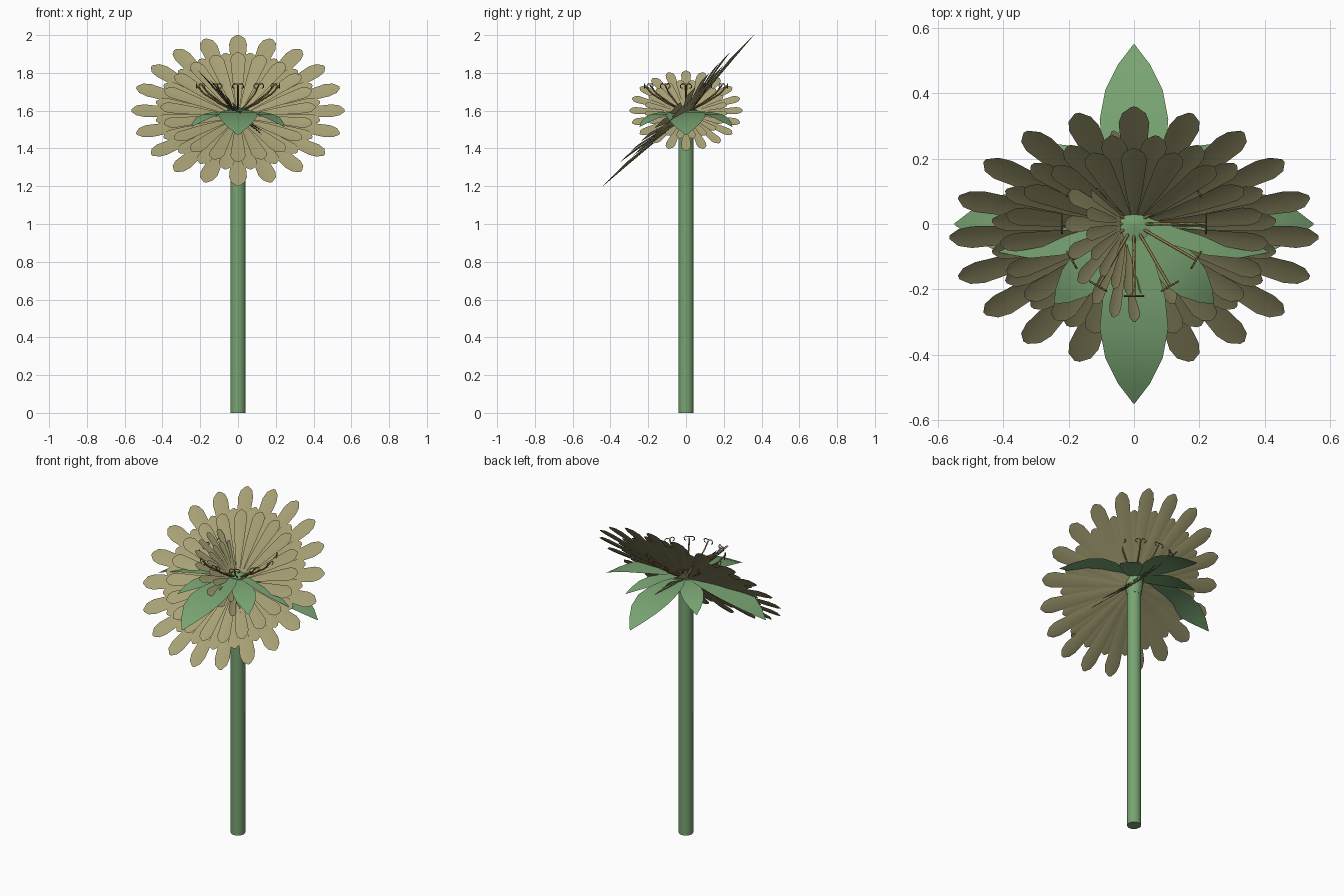
import bpy, bmesh
from math import sin, cos, pi, radians
from mathutils import Matrix, Vector

cube = bpy.data.objects.get("Cube")
if cube:
    bpy.data.objects.remove(cube)


def material(name, rgb):
    m = bpy.data.materials.new(name)
    m.use_nodes = True
    m.diffuse_color = (*rgb, 1)
    m.node_tree.nodes["Principled BSDF"].inputs["Base Color"].default_value = (*rgb, 1)
    return m


PETAL = material("petal_olive", (0.39, 0.36, 0.18))
GREEN = material("leaf_green", (0.19, 0.37, 0.17))
STAMEN = material("stamen_brown", (0.27, 0.18, 0.06))


def finish(name, bm, mat):
    mesh = bpy.data.meshes.new(name)
    bm.to_mesh(mesh)
    bm.free()
    for p in mesh.polygons:
        p.use_smooth = True
    mesh.materials.append(mat)
    ob = bpy.data.objects.new(name, mesh)
    bpy.context.collection.objects.link(ob)
    return ob


def add_blade(bm, rows, cup, matrix):
    """Blade along +Y from rows of (distance, half width, height)."""
    previous = None
    for dist, half, z in rows:
        row = [bm.verts.new(matrix @ Vector((s * half, dist, z + abs(s) * half * cup)))
               for s in (-1, 0, 1)]
        if previous:
            for i in (0, 1):
                bm.faces.new((previous[i], previous[i + 1], row[i + 1], row[i]))
        previous = row


# Spoon-shaped petal: fraction of length, half width
PETAL_ROWS = [(0.0, 0.008), (0.25, 0.022), (0.5, 0.034), (0.75, 0.043),
              (0.87, 0.047), (0.95, 0.036), (1.0, 0.008)]


def petal_ring(name, count, length, width, base, tip, place, phase=0.0):
    """Shallow cone of petals whose height runs from base to tip."""
    bm = bmesh.new()
    hole = 0.04
    rows = [(hole + d * (length - hole), w * width, base + (tip - base) * d ** 0.8)
            for d, w in PETAL_ROWS]
    for i in range(count):
        turn = Matrix.Rotation(2 * pi * (i + phase) / count, 4, 'Z')
        add_blade(bm, rows, 0.12, place @ turn)
    return finish(name, bm, PETAL)


# Large head tilted to the front
big = Matrix.Translation((0, -0.04, 1.6)) @ Matrix.Rotation(radians(45), 4, 'X')
petal_ring("outer_petals", 20, 0.565, 1.0, -0.05, 0.0, big)
petal_ring("filler_petals", 20, 0.44, 0.85, -0.05, -0.005, big, 0.5)
petal_ring("middle_petals", 20, 0.41, 0.85, -0.045, 0.025, big)

# Small head tilted to the side
small = Matrix.Translation((0, 0, 1.6)) @ Matrix.Rotation(radians(45), 4, 'Y')
petal_ring("inner_petals", 20, 0.30, 0.55, -0.02, 0.0, small)
petal_ring("heart_petals", 20, 0.22, 0.45, -0.02, 0.01, small, 0.5)

# Drooping leaves under the flower, long ones on the axes, short ones between
LEAF_ROWS = [(0.02, 0.02, 0.012), (0.12, 0.065, 0.01), (0.22, 0.095, 0.002),
             (0.32, 0.105, -0.014), (0.41, 0.088, -0.043), (0.49, 0.048, -0.082),
             (0.55, 0.002, -0.12)]


def leaf_ring(name, scale, start):
    bm = bmesh.new()
    for i in range(4):
        place = (Matrix.Translation((0, 0, 1.59))
                 @ Matrix.Rotation(start + i * pi / 2, 4, 'Z') @ Matrix.Scale(scale, 4))
        add_blade(bm, LEAF_ROWS, 0.0, place)
    return finish(name, bm, GREEN)


leaf_ring("long_leaves", 1.0, 0)
leaf_ring("short_leaves", 0.63, pi / 4)


# Stem and receptacle as lathed rings
def lathe(name, profile, sides, mat):
    bm = bmesh.new()
    rings = [[bm.verts.new((r * cos(2 * pi * i / sides), r * sin(2 * pi * i / sides), z))
              for i in range(sides)] for r, z in profile]
    for a, b in zip(rings, rings[1:]):
        for i in range(sides):
            j = (i + 1) % sides
            bm.faces.new((a[i], a[j], b[j], b[i]))
    bm.faces.new(rings[0][::-1])
    bm.faces.new(rings[-1])
    ob = finish(name, bm, mat)
    bpy.context.view_layer.objects.active = ob
    ob.select_set(True)
    bpy.ops.object.shade_smooth_by_angle(angle=radians(50))
    ob.select_set(False)


lathe("stem", [(0.041, 0), (0.041, 0.75), (0.041, 1.5), (0.041, 1.57)], 10, GREEN)
lathe("receptacle", [(0.041, 1.5), (0.052, 1.56), (0.055, 1.605), (0.004, 1.62)], 12, GREEN)

# Stamens: slender filaments with curled crossbars
curve = bpy.data.curves.new("stamens", 'CURVE')
curve.dimensions = '3D'
curve.bevel_depth = 0.003
curve.bevel_resolution = 0
curve.use_fill_caps = True


def add_path(points, thickness):
    spline = curve.splines.new('POLY')
    spline.points.add(len(points) - 1)
    for p, co in zip(spline.points, points):
        p.co = (*co, 1)
        p.radius = thickness


for i in range(12):
    turn = Matrix.Rotation(2 * pi * i / 12, 3, 'Z')
    add_path([turn @ Vector(p) for p in
              ((0.02, 0, 1.6), (0.1, 0, 1.64), (0.18, 0, 1.69), (0.22, 0, 1.735))], 1.5)
    # Crossbar curling down at both ends
    bar = [(-0.018, -0.022), (-0.028, -0.018), (-0.03, -0.006), (-0.02, 0.003), (0, 0),
           (0.02, 0.003), (0.03, -0.006), (0.028, -0.018), (0.018, -0.022)]
    add_path([turn @ Vector((0.22, y, 1.74 + z)) for y, z in bar], 1.0)

stamens = bpy.data.objects.new("stamens", curve)
curve.materials.append(STAMEN)
bpy.context.collection.objects.link(stamens)
